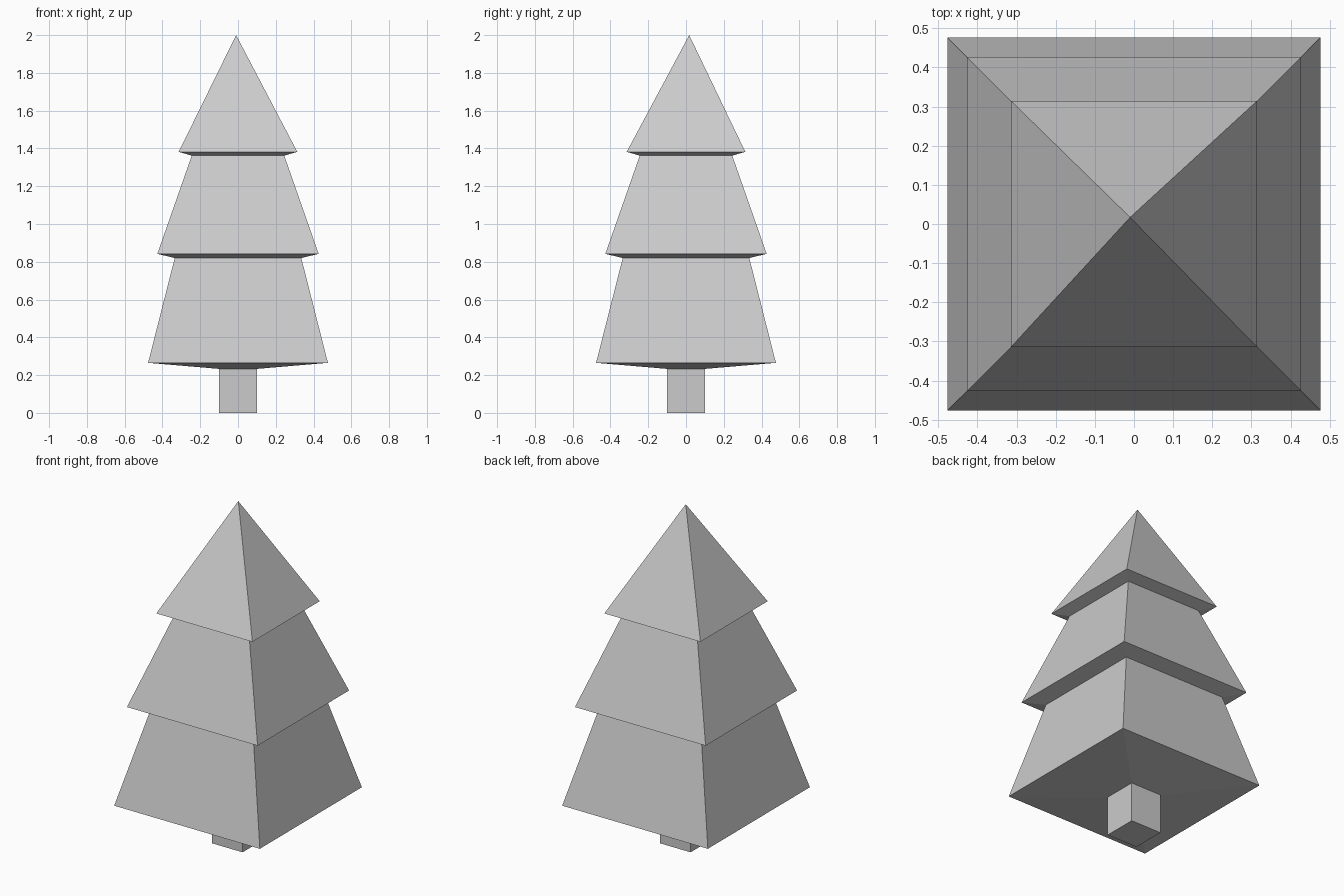
import bpy, bmesh

if "Cube" in bpy.data.objects:
    bpy.data.objects.remove(bpy.data.objects["Cube"])


def loft(name, rings, apex=None, cap_bottom=False):
    """Stack square rings (half width, z) and optionally close to a point."""
    bm = bmesh.new()
    corners = [(-1, -1), (1, -1), (1, 1), (-1, 1)]
    loops = [[bm.verts.new((sx * h, sy * h, z)) for sx, sy in corners]
             for h, z in rings]
    for low, high in zip(loops, loops[1:]):
        for i in range(4):
            j = (i + 1) % 4
            bm.faces.new((low[i], low[j], high[j], high[i]))
    if apex:
        tip = bm.verts.new(apex)
        for i in range(4):
            bm.faces.new((loops[-1][i], loops[-1][(i + 1) % 4], tip))
    if cap_bottom:
        bm.faces.new(loops[0][::-1])
    mesh = bpy.data.meshes.new(name)
    bm.to_mesh(mesh)
    bm.free()
    obj = bpy.data.objects.new(name, mesh)
    bpy.context.collection.objects.link(obj)
    return obj


TRUNK_HALF, TRUNK_TOP = 0.1, 0.233

# Square trunk
loft("trunk", [(TRUNK_HALF, 0), (TRUNK_HALF, TRUNK_TOP)], cap_bottom=True)

# Three foliage tiers with undersides sloping down towards the centre
loft("foliage", [
    (TRUNK_HALF, TRUNK_TOP),
    (0.476, 0.265), (0.335, 0.82),
    (0.427, 0.842), (0.245, 1.362),
    (0.314, 1.382),
], apex=(-0.01, 0.017, 2.0))
